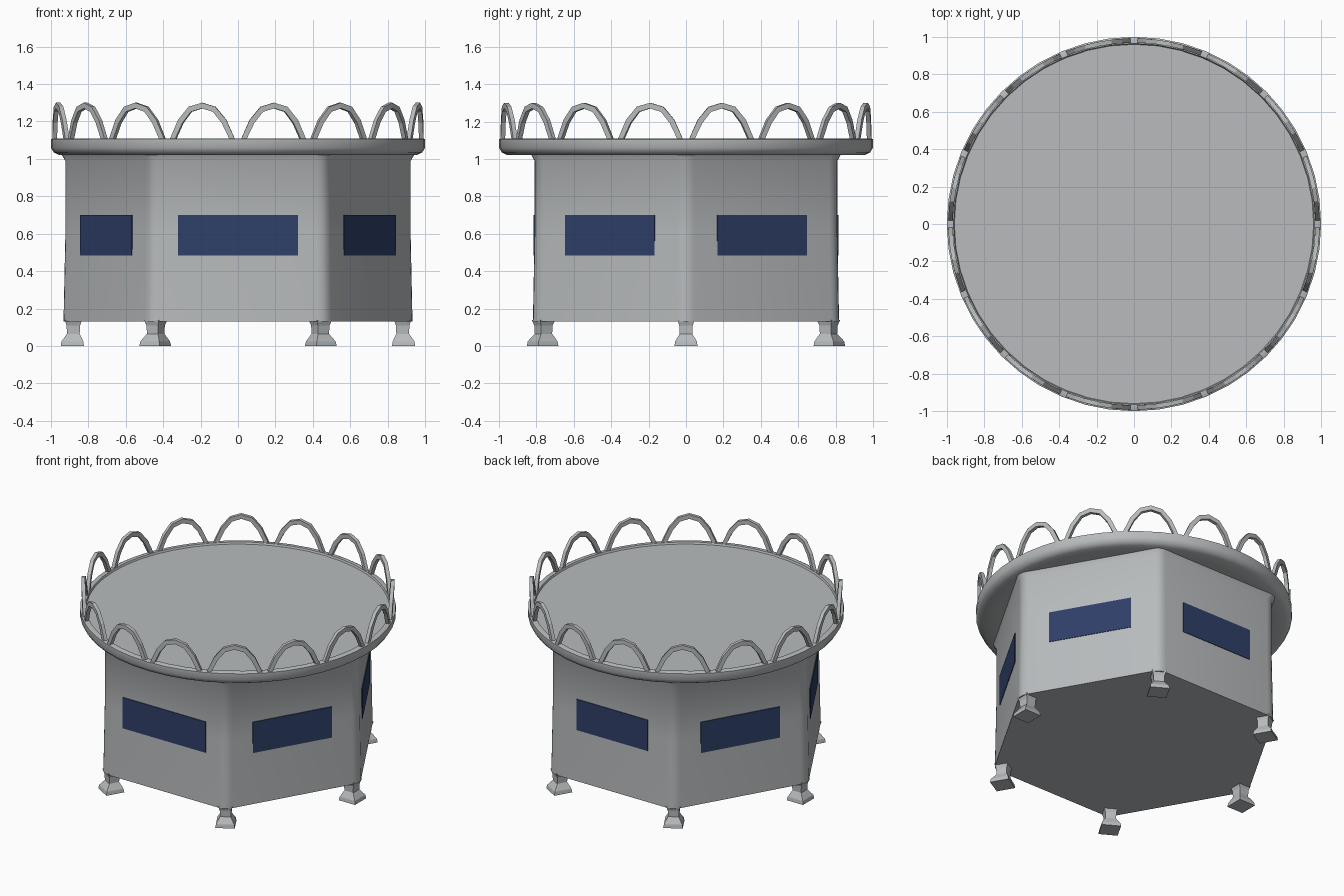
import bpy, bmesh, math
from mathutils import Matrix, Vector

if "Cube" in bpy.data.objects:
    bpy.data.objects.remove(bpy.data.objects["Cube"])


def material(name, rgb):
    m = bpy.data.materials.new(name)
    m.diffuse_color = (*rgb, 1)
    m.use_nodes = True
    m.node_tree.nodes["Principled BSDF"].inputs["Base Color"].default_value = m.diffuse_color
    return m


GREY = material("light grey metal", (0.48, 0.50, 0.51))
BLUE = material("dark blue window", (0.028, 0.05, 0.14))


def finish(name, bm, mat, smooth=None):
    bmesh.ops.recalc_face_normals(bm, faces=bm.faces)
    me = bpy.data.meshes.new(name)
    bm.to_mesh(me)
    bm.free()
    me.materials.append(mat)
    ob = bpy.data.objects.new(name, me)
    bpy.context.collection.objects.link(ob)
    if smooth:
        bpy.ops.object.select_all(action='DESELECT')
        ob.select_set(True)
        bpy.context.view_layer.objects.active = ob
        bpy.ops.object.shade_smooth_by_angle(angle=math.radians(smooth))
    return ob


def loft(bm, rings):
    """Skin rings of points and cap both ends."""
    loops = [[bm.verts.new(p) for p in r] for r in rings]
    n = len(loops[0])
    for a, b in zip(loops, loops[1:]):
        for i in range(n):
            j = (i + 1) % n
            bm.faces.new((a[i], a[j], b[j], b[i]))
    bm.faces.new(loops[0][::-1])
    bm.faces.new(loops[-1])


def ring(r, z, n):
    return [(r * math.cos(2 * math.pi * i / n), r * math.sin(2 * math.pi * i / n), z)
            for i in range(n)]


def round_hex(radius, z, cut=0.05, steps=4):
    """Hexagon with corners on the x axis, each softened by a small curve."""
    c = [Vector(p) for p in ring(radius, z, 6)]
    pts = []
    for i in range(6):
        a = c[i] + (c[i - 1] - c[i]).normalized() * cut
        b = c[i] + (c[(i + 1) % 6] - c[i]).normalized() * cut
        for k in range(steps + 1):
            t = k / steps
            pts.append(a * (1 - t) ** 2 + c[i] * 2 * t * (1 - t) + b * t * t)
    return pts


# Hexagonal body
bm = bmesh.new()
loft(bm, [round_hex(r, z) for r, z in
          [(0.945, 0.13), (0.935, 0.6), (0.935, 0.99), (0.96, 1.03)]])
finish("hexagonal_body", bm, GREY, 35)

# Round roof deck with a shallow raised rim
bm = bmesh.new()
loft(bm, [ring(r, z, 48) for r, z in
          [(0.88, 1.02), (0.96, 1.022), (0.985, 1.035), (1.0, 1.06),
           (1.0, 1.105), (0.99, 1.11), (0.965, 1.11), (0.96, 1.098)]])
finish("roof_deck", bm, GREY, 40)

# Windows: one thin plate on each wall, the front one wider
for i in range(6):
    a = math.radians(-90 + 60 * i)
    w = 0.64 if i == 0 else 0.55
    bm = bmesh.new()
    bmesh.ops.create_cube(bm, size=1)
    bmesh.ops.scale(bm, vec=(0.009, w, 0.215), verts=bm.verts)
    ob = finish(f"window_{i + 1}", bm, BLUE)
    ob.matrix_world = (Matrix.Rotation(a, 4, 'Z') @ Matrix.Translation((0.811, 0, 0.592)))

# Legs: a neck under each corner flaring to a square foot
for i in range(6):
    bm = bmesh.new()
    loft(bm, [[(s * x + off, s * y, z) for x, y in ((1, 1), (-1, 1), (-1, -1), (1, -1))]
              for s, off, z in [(0.062, 0.885, 0.005), (0.058, 0.885, 0.025),
                                (0.034, 0.88, 0.065), (0.036, 0.88, 0.11),
                                (0.046, 0.88, 0.14)]])
    for v in bm.verts:
        if v.co.z < 0.01:
            v.co.z = 0
    ob = finish(f"leg_{i + 1}", bm, GREY)
    ob.rotation_euler.z = math.radians(60 * i)

# Crown railing: sixteen faceted arches bent around the rim
ARCH = [(-1, 1.10), (-0.72, 1.2), (-0.4, 1.265), (0, 1.285),
        (0.4, 1.265), (0.72, 1.2), (1, 1.10)]
HALF = math.radians(9.6)
for k in range(16):
    mid = math.radians(22.5 * (k + 0.5))
    bm = bmesh.new()
    rings = []
    for t, z in ARCH:
        n = Vector((t, (z - 1.10) / 0.19)).normalized()
        section = []
        for r, d in ((0.968, -0.015), (0.992, -0.015), (0.992, 0.015), (0.968, 0.015)):
            a = mid + t * HALF + n.x * d
            section.append((r * math.cos(a), r * math.sin(a), z + n.y * d))
        rings.append(section)
    loft(bm, rings)
    finish(f"railing_arch_{k + 1}", bm, GREY)
